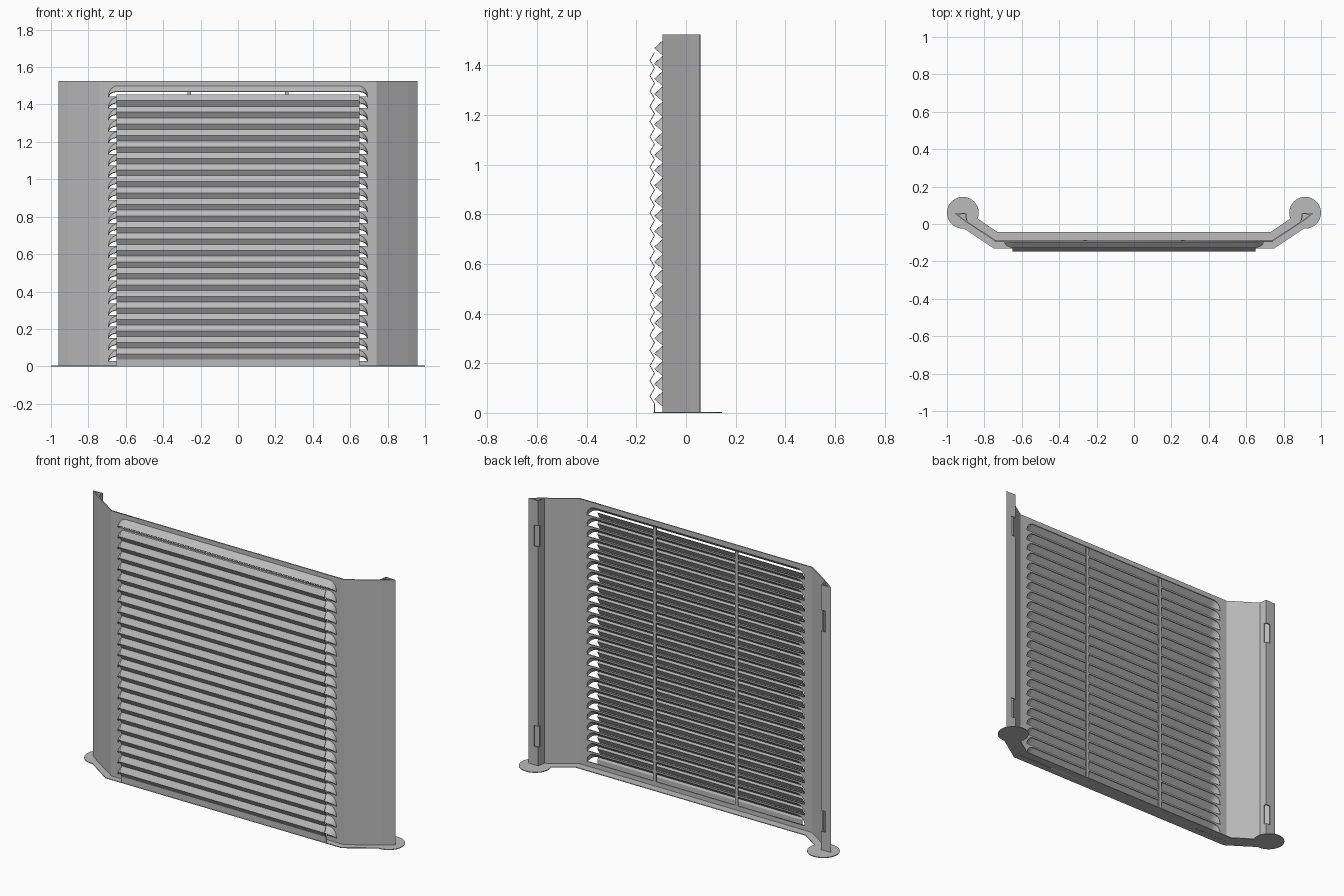
import bpy, bmesh, math
from mathutils import Vector

cube = bpy.data.objects.get("Cube")
if cube:
    bpy.data.objects.remove(cube, do_unlink=True)

HEIGHT, PITCH, ROWS = 1.525, 0.0615, 24
SHEET_Y, SHEET_T = -0.0915, 0.007
HALF, CORNER = 0.645, 0.047          # straight half width and rounded end of a louvre
LIP_Z, RISE, DROP = 1.468, 0.032, 0.024

grey = bpy.data.materials.new("grey_metal")
grey.use_nodes = True
colour = (0.5, 0.5, 0.5, 1)
grey.diffuse_color = colour
bsdf = grey.node_tree.nodes["Principled BSDF"]
bsdf.inputs["Base Color"].default_value = colour
bsdf.inputs["Roughness"].default_value = 0.6


def add_object(name, bm, thickness=0):
    mesh = bpy.data.meshes.new(name)
    bm.to_mesh(mesh)
    bm.free()
    mesh.materials.append(grey)
    ob = bpy.data.objects.new(name, mesh)
    bpy.context.collection.objects.link(ob)
    if thickness:
        mod = ob.modifiers.new("thickness", 'SOLIDIFY')
        mod.thickness, mod.offset, mod.use_even_offset = thickness, 0, True
    return ob


def strip(bm, row_a, row_b):
    """Join two equally long rows of points with faces."""
    a = [bm.verts.new(p) for p in row_a]
    b = [bm.verts.new(p) for p in row_b]
    for i in range(len(a) - 1):
        bm.faces.new((a[i], a[i + 1], b[i + 1], b[i]))


def box(bm, lo, hi):
    lo, hi = Vector(lo), Vector(hi)
    verts = bmesh.ops.create_cube(bm, size=1)["verts"]
    bmesh.ops.scale(bm, vec=hi - lo, verts=verts)
    bmesh.ops.translate(bm, vec=(lo + hi) / 2, verts=verts)


def louvre_arc():
    """x position and bulge (0 to 1) along a louvre with rounded ends."""
    steps = [math.radians(15 * i) for i in range(7)]
    left = [(-HALF - CORNER * math.cos(a), math.sin(a)) for a in steps]
    return left + [(-x, s) for x, s in reversed(left)]


# Front sheet with a row of round-ended openings
curve = bpy.data.curves.new("front_sheet", 'CURVE')
curve.dimensions, curve.fill_mode, curve.extrude = '2D', 'BOTH', SHEET_T / 2


def add_outline(points):
    spline = curve.splines.new('POLY')
    spline.points.add(len(points) - 1)
    for p, (x, z) in zip(spline.points, points):
        p.co = (x, z, 0, 1)
    spline.use_cyclic_u = True


add_outline([(-0.74, 0), (0.74, 0), (0.74, HEIGHT), (-0.74, HEIGHT)])
for k in range(ROWS):
    base = LIP_Z - DROP - k * PITCH
    add_outline([(x, base + (RISE + DROP - 0.004) * s) for x, s in louvre_arc()])
curve.materials.append(grey)
source = bpy.data.objects.new("sheet_source", curve)
bpy.context.collection.objects.link(source)
bpy.context.view_layer.update()
graph = bpy.context.evaluated_depsgraph_get()
sheet_mesh = bpy.data.meshes.new_from_object(source.evaluated_get(graph))
bpy.data.objects.remove(source, do_unlink=True)
sheet = bpy.data.objects.new("front_sheet", sheet_mesh)
bpy.context.collection.objects.link(sheet)
sheet.rotation_euler.x = math.pi / 2
sheet.location.y = SHEET_Y
if not sheet_mesh.materials:
    sheet_mesh.materials.append(grey)

# Hoods pressed out over each opening
bm = bmesh.new()
for k in range(ROWS):
    base = LIP_Z - DROP - k * PITCH
    root = [(x, SHEET_Y, base + (RISE + DROP) * s) for x, s in louvre_arc()]
    lip = [(x, SHEET_Y - 0.001 - 0.034 * s, base - 0.005 + (DROP + 0.005) * s)
           for x, s in louvre_arc()]
    strip(bm, root, lip)
add_object("louvre_hoods", bm, 0.004)

# Corrugated screen in front of the hoods
profile = [(-0.127, 1.452)]
for k in range(ROWS - 1):
    profile += [(-0.145, 1.42 - k * PITCH), (-0.127, 1.39 - k * PITCH)]
profile.append((-0.127, 0))
bm = bmesh.new()
strip(bm, [(-0.65, y, z) for y, z in profile], [(0.65, y, z) for y, z in profile])
add_object("corrugated_screen", bm, 0.003)

# Upright bars dividing the openings
bm = bmesh.new()
for x in (-0.26, 0.26):
    box(bm, (x - 0.009, -0.094, 0.02), (x + 0.009, -0.0865, 1.49))
add_object("upright_bars", bm)

# Angled wings folded back into hollow posts, with hanging slots
wing = [(0.738, SHEET_Y), (0.906, 0.019), (0.952, 0.054), (0.90, 0.056), (0.893, 0.01)]
for side, name in ((1, "left"), (-1, "right")):
    bm = bmesh.new()
    strip(bm, [(side * x, y, 0) for x, y in wing],
          [(side * x, y, HEIGHT) for x, y in wing])
    post = add_object(name + "_wing", bm, 0.006)
    bm = bmesh.new()
    for z in (0.17, 1.32):
        xs = sorted((side * 0.88, side * 0.925))
        box(bm, (xs[0], 0.042, z - 0.06), (xs[1], 0.08, z + 0.06))
    cutter = add_object(name + "_slot_cutter", bm)
    cutter.hide_render = True
    cutter.hide_viewport = True
    cut = post.modifiers.new("slots", 'BOOLEAN')
    cut.operation, cut.object = 'DIFFERENCE', cutter

# Foot plate with a round pad at each end
half = [(0.73, -0.043), (0.86, 0.045), (0.93, -0.01), (0.75, -0.13)]
outline = half + [(-x, y) for x, y in reversed(half)]
bm = bmesh.new()
face = bm.faces.new([bm.verts.new((x, y, 0)) for x, y in outline])
top = bmesh.ops.extrude_face_region(bm, geom=[face])["geom"]
bmesh.ops.translate(bm, vec=(0, 0, 0.004),
                    verts=[v for v in top if isinstance(v, bmesh.types.BMVert)])
bmesh.ops.recalc_face_normals(bm, faces=bm.faces)
add_object("foot_plate", bm)
bm = bmesh.new()
for x in (-0.915, 0.915):
    verts = bmesh.ops.create_cone(bm, cap_ends=True, segments=40, radius1=0.085,
                                  radius2=0.085, depth=0.004)["verts"]
    bmesh.ops.translate(bm, vec=(x, 0.06, 0.002), verts=verts)
add_object("foot_pads", bm)
